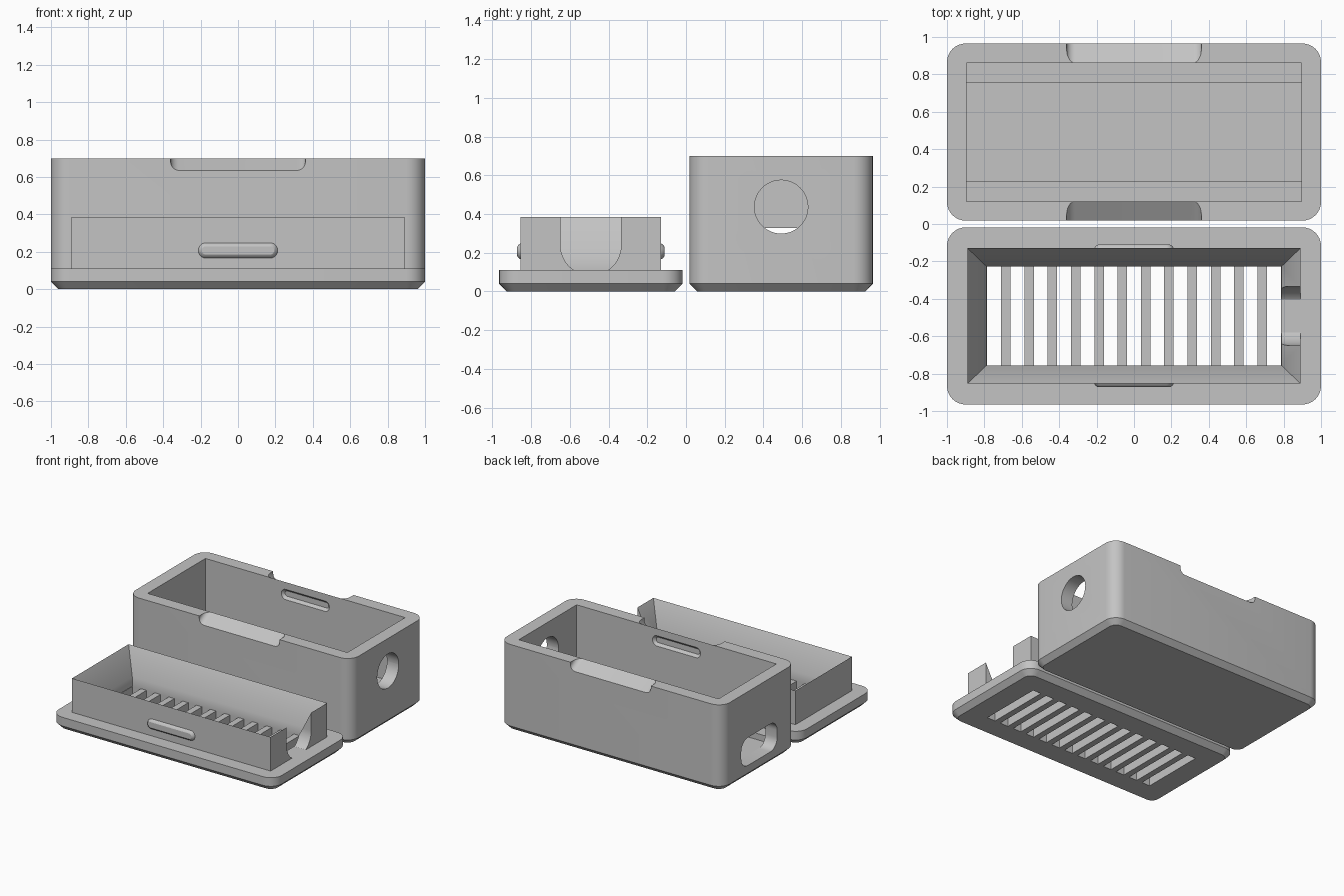
import bpy, bmesh, math

if "Cube" in bpy.data.objects:
    bpy.data.objects.remove(bpy.data.objects["Cube"])

grey = bpy.data.materials.new("plain grey")
grey.diffuse_color = (0.55, 0.55, 0.55, 1)
grey.use_nodes = True
grey.node_tree.nodes["Principled BSDF"].inputs["Base Color"].default_value = grey.diffuse_color


def rounded(cu, cv, hu, hv, r=0.0, seg=8):
    """2D outline of a rectangle with rounded corners."""
    if r <= 0:
        return [(cu + hu, cv + hv), (cu - hu, cv + hv), (cu - hu, cv - hv), (cu + hu, cv - hv)]
    pts = []
    for k, (su, sv) in enumerate([(1, 1), (-1, 1), (-1, -1), (1, -1)]):
        for i in range(seg + 1):
            a = math.pi / 2 * (k + i / seg)
            pts.append((cu + su * (hu - r) + r * math.cos(a), cv + sv * (hv - r) + r * math.sin(a)))
    return pts


def loft(name, rings, ring_closed=False):
    """Skin equal-length rings of 3D points; cap the ends or close into a frame."""
    bm = bmesh.new()
    rows = [[bm.verts.new(p) for p in ring] for ring in rings]
    pairs = list(zip(rows, rows[1:]))
    if ring_closed:
        pairs.append((rows[-1], rows[0]))
    else:
        bm.faces.new(rows[0])
        bm.faces.new(rows[-1])
    n = len(rows[0])
    for a, b in pairs:
        for i in range(n):
            j = (i + 1) % n
            bm.faces.new((a[i], a[j], b[j], b[i]))
    bmesh.ops.recalc_face_normals(bm, faces=bm.faces)
    mesh = bpy.data.meshes.new(name)
    bm.to_mesh(mesh)
    bm.free()
    ob = bpy.data.objects.new(name, mesh)
    bpy.context.collection.objects.link(ob)
    mesh.materials.append(grey)
    return ob


def on_z(pts, z):
    return [(u, v, z) for u, v in pts]


def on_y(pts, y):
    return [(u, y, v) for u, v in pts]


def on_x(pts, x):
    return [(x, u, v) for u, v in pts]


def block(name, x0, x1, y0, y1, z0, z1):
    base = rounded((x0 + x1) / 2, (y0 + y1) / 2, (x1 - x0) / 2, (y1 - y0) / 2)
    return loft(name, [on_z(base, z0), on_z(base, z1)])


def activate(ob):
    bpy.ops.object.select_all(action='DESELECT')
    ob.select_set(True)
    bpy.context.view_layer.objects.active = ob


def cut(ob, cutter):
    activate(ob)
    mod = ob.modifiers.new("cut", 'BOOLEAN')
    mod.operation, mod.solver, mod.object = 'DIFFERENCE', 'EXACT', cutter
    bpy.ops.object.modifier_apply(modifier=mod.name)
    bpy.data.objects.remove(cutter)


def smooth(ob):
    activate(ob)
    bpy.ops.object.shade_smooth_by_angle(angle=math.radians(30))


def tray(name, cy, height):
    """Rounded slab with a chamfered bottom edge."""
    hy, c, r = 0.4735, 0.04, 0.1
    full = rounded(0, cy, 1, hy, r)
    return loft(name, [on_z(rounded(0, cy, 1 - c, hy - c, r - c), 0),
                       on_z(full, c), on_z(full, height)])


CY = 0.4915           # distance of each half's centre from the middle
WALL_X, WALL_Y = 0.895, 0.37

# Case body with its cavity
case = tray("case_body", CY, 0.70)
cut(case, block("cutter", -WALL_X, WALL_X, CY - WALL_Y, CY + WALL_Y, 0.10, 0.9))

# Round cable hole on the right end, rounded port opening on the left end
hole = rounded(CY, 0.437, 0.138, 0.138, 0.13799, 12)
cut(case, loft("cutter", [on_x(hole, 0.8), on_x(hole, 1.1)]))
port = rounded(CY, 0.215, 0.23, 0.113, 0.085)
cut(case, loft("cutter", [on_x(port, -1.1), on_x(port, -0.8)]))

for s in (-1, 1):
    # Sloping finger notch in the rim
    rings = []
    for d in (0.35, 0.50):
        bottom = 0.70 - 0.065 * (d - WALL_Y) / 0.1035
        rings.append(on_y(rounded(0, bottom + 0.15, 0.36, 0.15, 0.045), CY + s * d))
    cut(case, loft("cutter", rings))
    # Snap groove inside the long wall
    cut(case, loft("cutter", [
        on_y(rounded(0, 0.60, 0.215, 0.042, 0.04), CY + s * (WALL_Y - 0.02)),
        on_y(rounded(0, 0.60, 0.215, 0.042, 0.04), CY + s * WALL_Y),
        on_y(rounded(0, 0.60, 0.195, 0.022, 0.02), CY + s * (WALL_Y + 0.02))]))
    # Support rail along the cavity floor
    ya, yb = sorted((CY + s * 0.265, CY + s * WALL_Y))
    block("support_rail", -WALL_X, WALL_X, ya, yb, 0.10, 0.15)
smooth(case)

# Lid plate with vent slots
plate = tray("lid_plate", -CY, 0.11)
for i in range(13):
    x = (i - 6) * 0.1247
    cut(plate, block("cutter", x - 0.037, x + 0.037, -CY - 0.264, -CY + 0.264, -0.1, 0.3))
smooth(plate)

# Lid collar: upright outside, sloping inside, knife edge at the top
LX, LY = 0.89, 0.362
outer = rounded(0, -CY, LX, LY)
inner = rounded(0, -CY, LX - 0.102, LY - 0.098)
collar = loft("lid_collar", [on_z(outer, 0.11), on_z(outer, 0.385),
                             on_z(inner, 0.185), on_z(inner, 0.11)], True)
# Cable cut-out in the right collar wall
u = rounded(-CY, 0.383, 0.157, 0.30, 0.1569, 12)
cut(collar, loft("cutter", [on_x(u, 0.75), on_x(u, 1.0)]))
smooth(collar)

# Snap ridges on the long sides of the collar
for s in (-1, 1):
    ridge = loft("snap_ridge", [
        on_y(rounded(0, 0.207, 0.212, 0.041, 0.040), -CY + s * (LY - 0.005)),
        on_y(rounded(0, 0.207, 0.212, 0.041, 0.040), -CY + s * LY),
        on_y(rounded(0, 0.207, 0.205, 0.034, 0.033), -CY + s * (LY + 0.012)),
        on_y(rounded(0, 0.207, 0.193, 0.022, 0.021), -CY + s * (LY + 0.019))])
    smooth(ridge)
